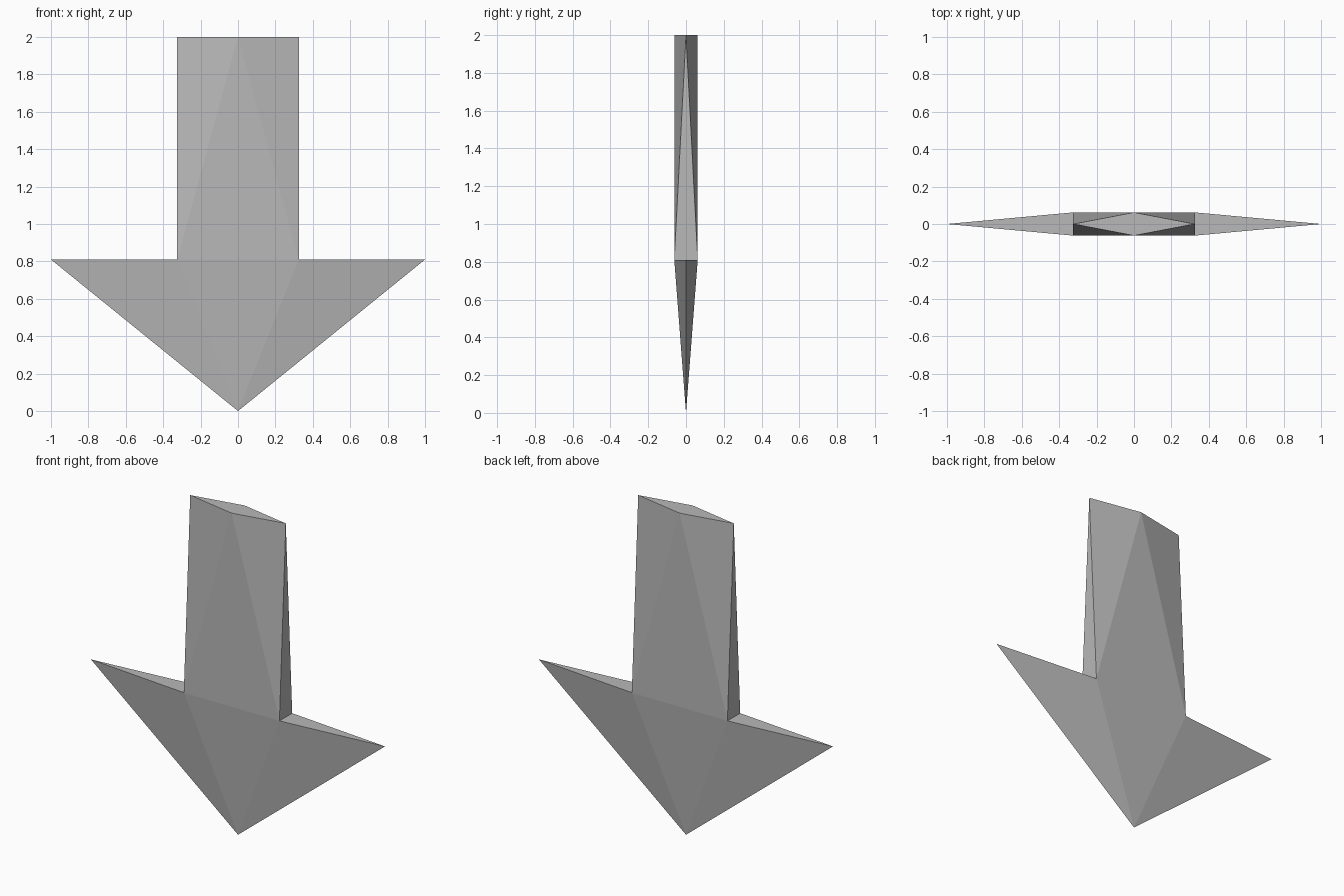
import bpy
import bmesh

cube = bpy.data.objects.get("Cube")
if cube:
    bpy.data.objects.remove(cube, do_unlink=True)

# Single grey material
GREY = (0.48, 0.48, 0.48, 1)
mat = bpy.data.materials.new("plain grey")
mat.use_nodes = True
mat.diffuse_color = GREY
mat.node_tree.nodes["Principled BSDF"].inputs["Base Color"].default_value = GREY

HALF_WIDTH, HALF_DEPTH = 0.325, 0.062
SHOULDER, TOP = 0.81, 2.0

bm = bmesh.new()
tip = bm.verts.new((0, 0, 0))
wing = {s: bm.verts.new((s, 0, SHOULDER)) for s in (-1, 1)}
corner = {(s, d): bm.verts.new((s * HALF_WIDTH, d * HALF_DEPTH, SHOULDER))
          for s in (-1, 1) for d in (-1, 1)}
top_side = {s: bm.verts.new((s * HALF_WIDTH, 0, TOP)) for s in (-1, 1)}
top_mid = {d: bm.verts.new((0, d * HALF_DEPTH, TOP)) for d in (-1, 1)}

# Front and back: head centre and shaft centre
for d in (-1, 1):
    bm.faces.new((tip, corner[-1, d], corner[1, d]))
    bm.faces.new((top_mid[d], corner[-1, d], corner[1, d]))
    # Head wings and the twisted shaft edges
    for s in (-1, 1):
        bm.faces.new((tip, corner[s, d], wing[s]))
        bm.faces.new((top_mid[d], corner[s, d], top_side[s]))

# Barb tops and shaft sides
for s in (-1, 1):
    bm.faces.new((wing[s], corner[s, -1], corner[s, 1]))
    bm.faces.new((top_side[s], corner[s, -1], corner[s, 1]))

# Diamond cap
bm.faces.new((top_side[-1], top_mid[-1], top_side[1], top_mid[1]))
bmesh.ops.recalc_face_normals(bm, faces=bm.faces[:])

mesh = bpy.data.meshes.new("down_arrow")
bm.to_mesh(mesh)
bm.free()
mesh.materials.append(mat)
bpy.context.collection.objects.link(bpy.data.objects.new("down_arrow", mesh))
